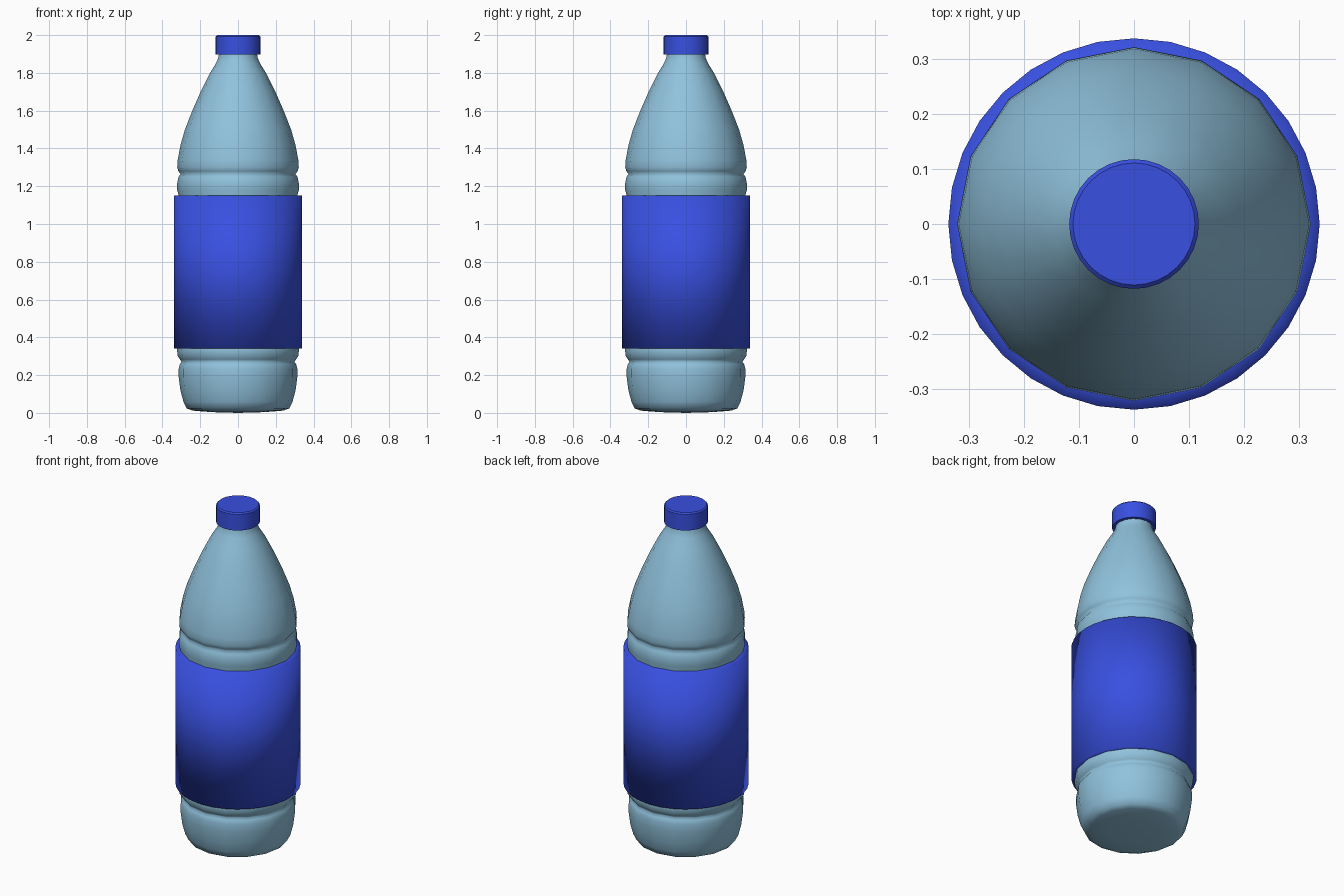
import bpy, bmesh, math

if "Cube" in bpy.data.objects:
    bpy.data.objects.remove(bpy.data.objects["Cube"])


def material(name, color):
    m = bpy.data.materials.new(name)
    m.diffuse_color = color
    m.use_nodes = True
    m.node_tree.nodes["Principled BSDF"].inputs["Base Color"].default_value = m.diffuse_color
    return m


def lathe(name, profile, sides, mat, sharp_angle=None):
    """Revolve an (r, z) profile round z; r = 0 makes a pole."""
    bm = bmesh.new()
    rings = []
    for r, z in profile:
        if r == 0:
            rings.append([bm.verts.new((0, 0, z))] * sides)
        else:
            rings.append([bm.verts.new((r * math.cos(math.tau * i / sides),
                                        r * math.sin(math.tau * i / sides), z))
                          for i in range(sides)])
    for a, b in zip(rings, rings[1:]):
        for i in range(sides):
            j = (i + 1) % sides
            bm.faces.new(list(dict.fromkeys((a[i], a[j], b[j], b[i]))))
    bmesh.ops.recalc_face_normals(bm, faces=bm.faces)
    for f in bm.faces:
        f.smooth = True
    me = bpy.data.meshes.new(name)
    bm.to_mesh(me)
    bm.free()
    me.materials.append(mat)
    ob = bpy.data.objects.new(name, me)
    bpy.context.collection.objects.link(ob)
    if sharp_angle:
        bpy.context.view_layer.objects.active = ob
        ob.select_set(True)
        bpy.ops.object.shade_smooth_by_angle(angle=math.radians(sharp_angle))
        ob.select_set(False)
    return ob


plastic = material("clear_plastic", (0.28, 0.54, 0.72, 1))
blue = material("blue", (0.04, 0.08, 0.75, 1))

# Bottle: base, lower groove, straight wall, upper groove, shoulder and neck
lathe("bottle_body", [
    (0, 0.0), (0.14, 0.004), (0.24, 0.012), (0.272, 0.024), (0.289, 0.06),
    (0.305, 0.12), (0.314, 0.19), (0.314, 0.235), (0.308, 0.258), (0.299, 0.27),
    (0.307, 0.283), (0.319, 0.30), (0.323, 0.335), (0.314, 0.37),
    (0.314, 1.12), (0.314, 1.15), (0.322, 1.18), (0.322, 1.215), (0.315, 1.25),
    (0.304, 1.265), (0.316, 1.28), (0.322, 1.30), (0.319, 1.34), (0.304, 1.42),
    (0.281, 1.50), (0.242, 1.60), (0.198, 1.70), (0.148, 1.80), (0.117, 1.85),
    (0.104, 1.88), (0.1, 1.91), (0.1, 1.96), (0, 1.96)], 16, plastic)

# Label: sleeve wrapped round the straight wall
lathe("label", [(0.30, 0.34), (0.338, 0.34), (0.338, 1.15), (0.30, 1.15)], 32, blue)

# Screw cap with a small bevelled rim
lathe("cap", [(0.09, 1.897), (0.118, 1.897), (0.118, 1.993), (0.111, 2.0), (0, 2.0)],
      32, blue, 30)
